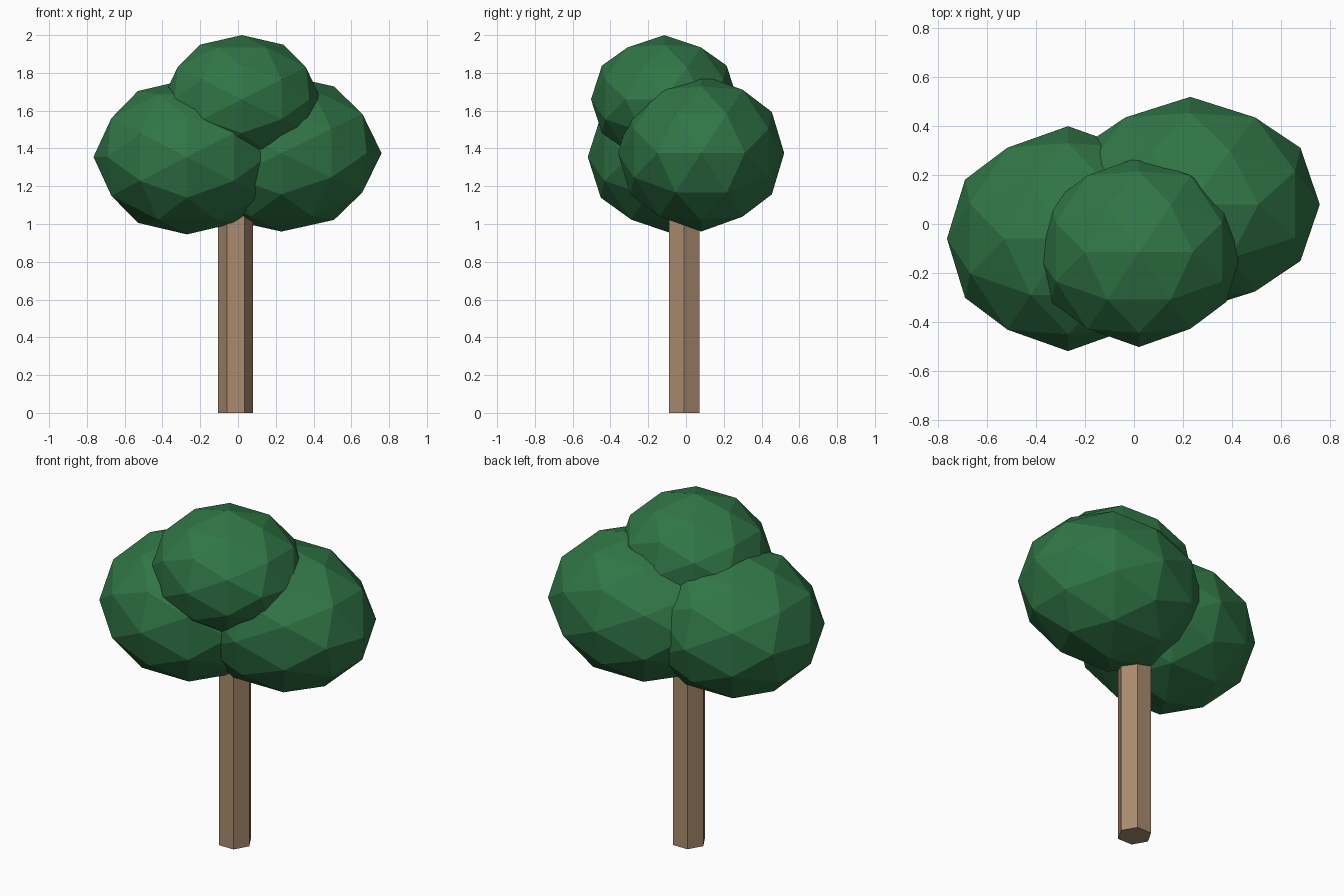
import bpy
import math
from mathutils import Matrix, Vector

cube = bpy.data.objects.get("Cube")
if cube:
    bpy.data.objects.remove(cube, do_unlink=True)


def make_material(name, rgb):
    mat = bpy.data.materials.new(name)
    mat.use_nodes = True
    color = (*rgb, 1.0)
    mat.diffuse_color = color
    bsdf = mat.node_tree.nodes["Principled BSDF"]
    bsdf.inputs["Base Color"].default_value = color
    bsdf.inputs["Roughness"].default_value = 0.9
    return mat


def finish(name, mat):
    obj = bpy.context.object
    obj.name = obj.data.name = name
    obj.data.materials.append(mat)
    bpy.ops.object.shade_flat()
    return obj


leaf_green = make_material("leaf green", (0.030, 0.18, 0.062))
bark_brown = make_material("bark brown", (0.40, 0.26, 0.155))

# Trunk: straight six-sided post with corners on the x axis
TRUNK_TOP = 1.2
bpy.ops.mesh.primitive_cylinder_add(
    vertices=6, radius=0.093, depth=TRUNK_TOP,
    location=(-0.0125, -0.01, TRUNK_TOP / 2))
trunk = finish("trunk", bark_brown)
trunk.data.transform(Matrix.Rotation(math.radians(30), 4, "Z"))

# Foliage: faceted balls, turned so an edge midpoint lies on each axis
tilt = Matrix.Rotation(-math.atan(2) / 2, 4, "Y")
crowns = {
    "left_foliage": ((0.23, 0.08, 1.375), (0.53, 0.44, 0.415)),
    "right_foliage": ((-0.27, -0.06, 1.355), (0.495, 0.46, 0.41)),
    "top_foliage": ((0.02, -0.115, 1.66), (0.42, 0.388, 0.34)),
}
for name, (center, radii) in crowns.items():
    bpy.ops.mesh.primitive_ico_sphere_add(subdivisions=2, radius=1, location=center)
    crown = finish(name, leaf_green)
    crown.data.transform(Matrix.Diagonal(Vector((*radii, 1))) @ tilt)
